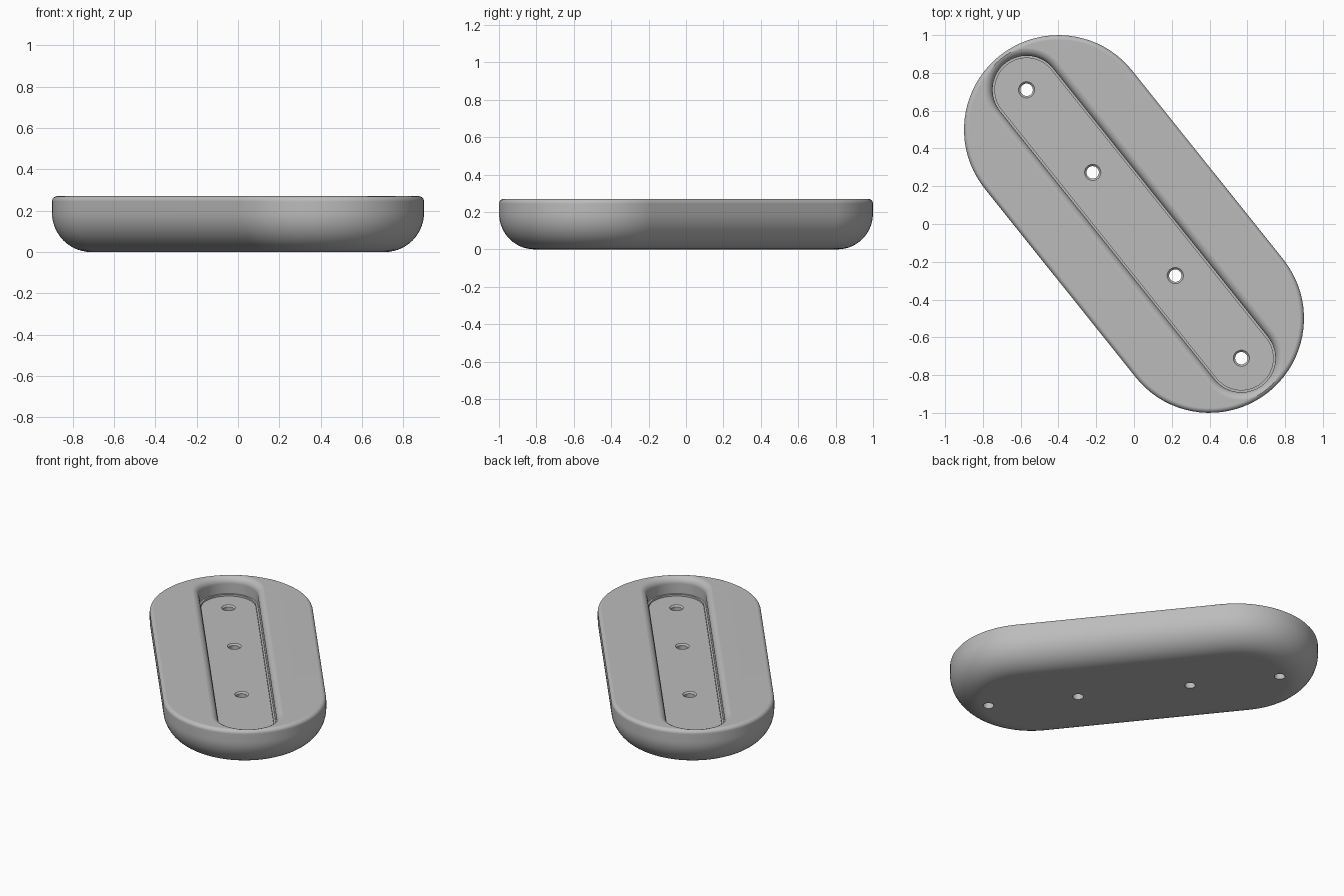
import bpy, bmesh, math
from mathutils import Vector

old = bpy.data.objects.get("Cube")
if old:
    bpy.data.objects.remove(old)

AXIS = Vector((0.625, -0.781)).normalized()   # long axis of the body
HEIGHT = 0.27
FLOOR = 0.147

grey = bpy.data.materials.new("plain grey")
grey.use_nodes = True
grey.diffuse_color = (0.5, 0.5, 0.5, 1)
grey.node_tree.nodes["Principled BSDF"].inputs["Base Color"].default_value = (0.5, 0.5, 0.5, 1)


def loft(name, half, profile, steps=40, centre=(0, 0)):
    """Closed solid of stadium rings; profile lists (radius, z) from bottom to top."""
    bm = bmesh.new()
    heading = math.atan2(AXIS.y, AXIS.x)
    rings = []
    for radius, z in profile:
        ring = []
        for end in (1, -1):
            for i in range(steps + (1 if half else 0)):
                a = heading + math.pi * (i / steps - 0.5 * end)
                p = Vector(centre) + AXIS * half * end
                ring.append(bm.verts.new((p.x + radius * math.cos(a),
                                          p.y + radius * math.sin(a), z)))
        rings.append(ring)
    n = len(rings[0])
    for low, high in zip(rings, rings[1:]):
        for i in range(n):
            j = (i + 1) % n
            bm.faces.new((low[i], low[j], high[j], high[i]))
    bm.faces.new(rings[0][::-1])
    bm.faces.new(rings[-1])
    bmesh.ops.recalc_face_normals(bm, faces=bm.faces)
    mesh = bpy.data.meshes.new(name)
    bm.to_mesh(mesh)
    bm.free()
    mesh.materials.append(grey)
    obj = bpy.data.objects.new(name, mesh)
    bpy.context.collection.objects.link(obj)
    return obj


def arc(r, z, size, start, stop, steps):
    """Quarter-round profile points about (r, z), angles in degrees."""
    angles = [math.radians(start + (stop - start) * i / steps) for i in range(steps + 1)]
    return [(r + size * math.cos(a), z + size * math.sin(a)) for a in angles]


# Body: large rounded underside and small rounded top rim
R, under, rim = 0.5, 0.19, 0.025
body = loft("body", 0.64,
            arc(R - under, under, under, -90, 0, 14) + arc(R - rim, HEIGHT - rim, rim, 0, 90, 6))

# Slot: stepped floor, straight wall and flared upper edge
S, flare = 0.18, 0.045
slot = loft("slot_cutter", 0.91,
            [(S - 0.012, FLOOR), (S - 0.012, FLOOR + 0.012), (S, FLOOR + 0.012)]
            + arc(S + flare, HEIGHT + 0.0005 - flare, flare, 180, 90, 10)
            + [(S + flare, HEIGHT + 0.1)])
cutters = [slot]

# Four through holes with chamfered mouths
for d in (-0.91, -0.35, 0.35, 0.91):
    cutters.append(loft("hole_cutter", 0,
                        [(0.033, -0.1), (0.033, FLOOR - 0.01), (0.043, FLOOR), (0.043, FLOOR + 0.05)],
                        16, AXIS * d))

for cutter in cutters:
    cutter.hide_render = True
    cutter.hide_set(True)
    mod = body.modifiers.new("cut", "BOOLEAN")
    mod.operation = "DIFFERENCE"
    mod.solver = "EXACT"
    mod.object = cutter

# Apply the cuts, then shade smooth with crisp edges
bpy.context.view_layer.update()
result = bpy.data.meshes.new_from_object(body.evaluated_get(bpy.context.evaluated_depsgraph_get()))
body.modifiers.clear()
body.data = result
for cutter in cutters:
    bpy.data.objects.remove(cutter)

bpy.ops.object.select_all(action="DESELECT")
body.select_set(True)
bpy.context.view_layer.objects.active = body
bpy.ops.object.shade_smooth_by_angle(angle=math.radians(30))
weighted = body.modifiers.new("even_shading", "WEIGHTED_NORMAL")
weighted.keep_sharp = True
